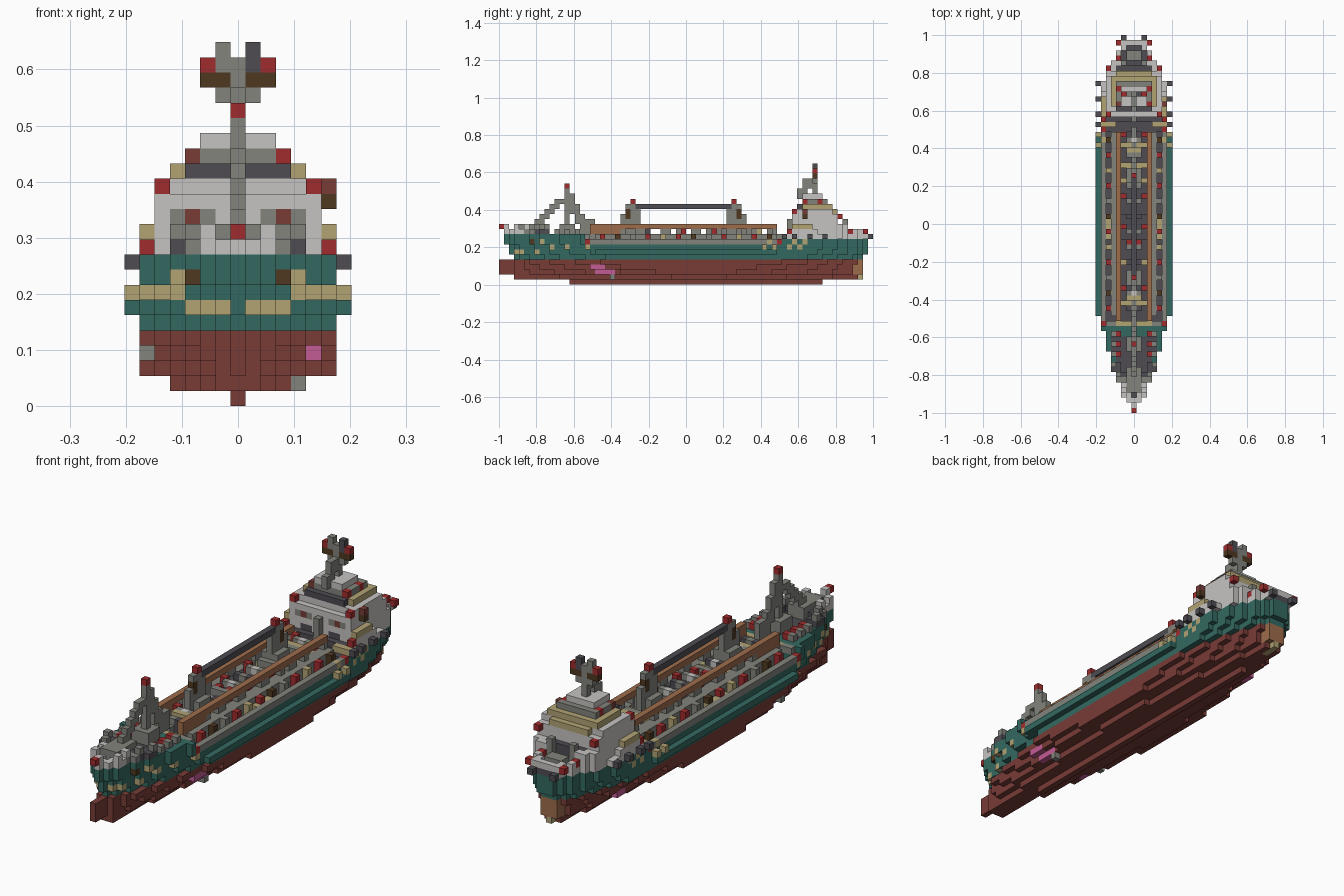
import bpy, bmesh

cube = bpy.data.objects.get("Cube")
if cube:
    bpy.data.objects.remove(cube)

CELL = 2 / 74
COLOURS = {
    "hull_red": (120, 60, 54), "hull_green": (52, 105, 97),
    "grey": (130, 131, 124), "white": (198, 196, 194),
    "dark_grey": (78, 76, 82), "tan": (178, 163, 116),
    "signal_red": (160, 44, 46), "dark_brown": (78, 56, 32),
    "orange_brown": (157, 108, 75), "pink": (196, 92, 150),
}
NAMES = list(COLOURS)


def linear(c):
    c /= 255
    return ((c + 0.055) / 1.055) ** 2.4


def make_material(name):
    mat = bpy.data.materials.new(name)
    mat.use_nodes = True
    rgba = (*[linear(c) for c in COLOURS[name]], 1)
    mat.diffuse_color = rgba
    bsdf = mat.node_tree.nodes["Principled BSDF"]
    bsdf.inputs["Base Color"].default_value = rgba
    bsdf.inputs["Roughness"].default_value = 0.9
    return mat


MATERIALS = [make_material(n) for n in NAMES]
blocks = {}


def span(r):
    return range(r, r + 1) if isinstance(r, int) else range(r[0], r[1] + 1)


def box(part, colour, across, along, up, mirror=True):
    """Fill a box of blocks; across, along and up are inclusive ranges."""
    for i in span(across):
        for j in span(along):
            for k in span(up):
                blocks[i, j, k] = (part, colour)
                if mirror:
                    blocks[-i, j, k] = (part, colour)


# hull layers: height, half width, bow start, stern end, bow taper, stern taper
LAYERS = [(1, 4, 3, 71, 36, 32), (2, 6, 2, 71, 32, 29), (3, 6, 1, 71, 25, 24),
          (4, 6, 0, 71, 22, 18), (5, 6, 3, 71, 20, 13), (6, 6, 2, 72, 18, 12),
          (7, 6, 2, 72, 17, 11), (8, 6, 1, 72, 16, 11), (9, 6, 1, 72, 16, 10)]


def half_width(layer, j):
    k, wide, start, end, bow, stern = layer
    front = min(1, (j - start + 0.5) / bow) ** 0.65
    back = min(1, (end - j + 1) / stern) ** 0.55
    return int(wide * min(front, back) + 0.35)


def plate(part, colour, along, k, side=1, mirror=True):
    """Colour the outermost hull blocks on one side or both."""
    for j in span(along):
        box(part, colour, side * half_width(LAYERS[k - 1], j), j, k, mirror)


for layer in LAYERS:
    k, wide, start, end = layer[:4]
    for j in range(start, end + 1):
        w = half_width(layer, j)
        if k < 5 and j < 5:
            w = 0 if j < 3 else 1
        if k == 9 and 16 < j < 57 or k == 8 and 17 < j < 55:
            continue
        if k < 5:
            box("lower_hull", "hull_red", (0, w), j, k)
        elif k < 9 or j < 17:
            box("upper_hull", "hull_green", (0, w), j, k)
        else:
            box("stern_bulwark", "white", (0, w), j, k)
        # decks inside the forecastle and stern rails
        if k == 9 and (1 < j < 15 or j > 56) or k == 8 and 54 < j < 58:
            box("end_deck", "dark_grey", (0, max(0, w - 1)), j, k)
box("bulbous_bow", "hull_red", 0, (0, 4), (2, 4))
box("keel", "hull_red", 0, (14, 63), 0)
box("rubbing_strake", "hull_green", 7, (19, 54), 6)
box("rudder", "tan", 0, (69, 71), (1, 3))
box("rudder_post", "orange_brown", (0, 1), (70, 71), (2, 4))

# thrusters and painted hull fittings
plate("bow_thruster", "pink", (18, 20), 3, 1, False)
plate("bow_thruster", "pink", (19, 20), 3, -1, False)
plate("bow_thruster_lower", "pink", (19, 22), 2)
box("thruster_rim", "grey", -6, 21, 3, False)
box("thruster_rim_lower", "grey", 4, 22, 1, False)
plate("stern_thruster", "pink", (59, 60), 2, -1, False)
plate("bow_stripe", "tan", (3, 4), 6)
for j in (7, 10, 13, 17):
    plate("bow_side_mark", "tan", j, 6 if j < 9 else 7)
plate("bow_port_mark", "tan", 8, 8)
plate("anchor", "dark_brown", 6, 8)

# main deck, rails and side fenders
box("main_deck", "dark_grey", (0, 5), (18, 55), 7)
box("deck_rail", "grey", 6, (18, 55), 8)
for j in (52, 54, 57, 59):
    box("fender", "tan", (6, 7) if j < 57 else 6, j, 7)
    box("fender_top", "tan", 6, j + 1, 8)

# deck longitudinal pipes and central walkway
box("side_pipe", "grey", 4, (19, 54), (8, 9))
box("walkway", "grey", 0, (19, 55), (8, 9))
for n, j in enumerate(range(20, 55, 3)):
    tone = ("signal_red", "dark_brown", "grey", "signal_red", "tan")[n % 5]
    box("deck_valve", tone, 5, j, (8, 9))
    box("inner_valve", "grey" if n % 3 else "dark_grey", 1, j, (8, 10))
    if n % 3:
        box("valve_wheel", "signal_red", 1 + n % 2, j + 1, (8, 10))
    box("walkway_fitting", "white" if n % 2 else "grey", 0, j, 10)
for j in (21, 29, 45, 48, 52):
    box("hatch", "tan", (1, 2), j, (8, 9))
for j in (22, 51):
    box("walkway_locker", "tan", (0, 1), j, 10)
box("manifold", "tan", (2, 5), (34, 38), 8)
box("manifold_pipe", "dark_grey", (1, 2), (34, 38), 9)

# raised side beams on pillars
box("side_beam", "orange_brown", 3, (18, 54), 11)
box("beam_wall", "grey", 3, (18, 54), (8, 9))
box("beam_skirt", "orange_brown", 3, (18, 23), 10)
for j in (24, 27, 28, 32, 33, 38, 39, 43, 45, 46, 49, 54):
    box("beam_pillar", "grey", 3, j, 10)
box("front_bulkhead", "tan", (1, 3), 17, (8, 9))
box("aft_bulkhead", "tan", (4, 6), 56, 9)

# kingposts with the boom stowed between them
for j, lean in ((26, -1), (46, 1)):
    box("kingpost_base", "grey", (0, 1), (j - 1, j + 1), (8, 11))
    box("kingpost", "grey", 0, (j - 1, j + 1), (12, 14))
    box("kingpost_head", "grey", 0, (j - 1, j + 1), 15)
    box("kingpost_lamp", "signal_red", 0, j, 16)
    box("winch", "dark_brown", 0, j + lean, (13, 14))
    box("kingpost_foot", "grey", 0, j + 2 * lean, (10, 13))
box("boom", "dark_grey", 0, (27, 45), 15)

# forecastle fittings and bulwark
for j in range(1, 10):
    w = half_width(LAYERS[-1], j)
    tone = "white" if j < 5 else "grey" if j < 7 else "dark_grey"
    box("bow_bulwark", tone, (max(0, w - 1), w), j, 10)
    if j % 2:
        box("bow_bollard", "grey" if j > 5 else "white", w, j, 11)
box("bow_tip", "white", 0, (1, 2), 10)
box("bow_lamp", "signal_red", 0, 0, 11)
box("bow_tip_top", "white", 0, 1, 11)
box("windlass", "grey", (0, 1), (4, 8), (10, 11))
box("windlass_drum", "dark_grey", 3, 7, 10)
for j in (11, 13, 15):
    box("forecastle_rail", "grey", 4, j, 10)
    box("forecastle_marker", "signal_red", 3, j, 10)
box("forecastle_step", "grey", (4, 5), 17, 9)

# foremast with fore and aft stays
box("foremast_foot", "grey", (0, 1), (12, 14), (10, 11))
box("foremast", "grey", 0, 13, (10, 18))
box("foremast_lamp", "signal_red", 0, 13, 19)
for step in range(7):
    box("fore_stay", "grey", 0, (11 - step, 12 - step), 16 - step)
    box("aft_stay", "grey", 0, 14 + step // 2, (15 - step, 17 - step))
box("aft_stay_foot", "grey", 0, (17, 18), (10, 12))

# superstructure tiers
box("accommodation", "white", (0, 5), (58, 67), (9, 11))
box("accommodation_wing", "white", 6, (57, 62), (9, 10))
box("wing_trim", "tan", 6, (58, 61), 11)
box("wing_light", "signal_red", 6, 57, 10)
box("bridge_deck", "white", (0, 5), (58, 66), (12, 13))
box("bridge_top", "white", (0, 5), (59, 65), 14)
box("front_window", "dark_grey", (2, 3), 58, (9, 10))
box("front_vent", "grey", (2, 4), 58, 12)
box("front_door", "hull_red", 3, 58, 12)
box("front_ladder", "grey", 0, 57, (9, 12))
box("side_light", "signal_red", 5, 58, 14)
box("rear_light", "signal_red", 5, 67, 13)
box("wing_box", "dark_brown", 6, 60, 13, False)
box("wing_lamp", "hull_red", 6, 60, 14, False)
box("wheelhouse", "tan", (0, 4), (60, 65), 15)
box("wheelhouse_window", "dark_grey", (0, 3), (59, 64), 15)
box("wheelhouse_roof", "grey", (0, 3), (60, 64), 16)
box("roof_lamp", "signal_red", 3, 60, 16, False)
box("roof_lamp", "hull_red", -3, 60, 16, False)
box("roof_light", "signal_red", 3, 63, 16)
box("roof_cabin", "white", (0, 2), (60, 63), 17)
box("aft_trim", "tan", (0, 3), 66, 14)

# radar mast
box("radar_mast", "grey", 0, 62, (17, 20))
for step in range(4):
    box("radar_stay", "grey", 0, (59 + step // 2, 60 + step // 2), 17 + step)
box("radar_platform", "grey", (0, 1), 62, (20, 22))
box("radar_arm", "dark_brown", (1, 2), 62, 21)
box("radar_lamp", "signal_red", 2, 62, 22)
box("left_aerial", "dark_grey", 1, 62, (22, 23), False)
box("right_aerial", "grey", -1, 62, (22, 23), False)

# aft deck, stern rail and side fittings
for j in range(68, 73):
    w = half_width(LAYERS[-1], j)
    box("stern_rail", "white", w, j, 10)
    if j % 3 == 0:
        box("stern_lamp", "signal_red", w, j, 10)
box("aft_house", "white", (3, 4), 68, (10, 11))
box("aft_post", "grey", 2, 68, (10, 12))
box("aft_opening", "dark_grey", (0, 3), 67, (10, 11))
box("aft_winch", "grey", (0, 1), (69, 70), 10)
box("stern_rail_end", "white", (0, 3), 72, 10)
box("stern_marker", "signal_red", 3, 72, 10)
box("stern_roller", "dark_grey", 2, 73, 9)
for j in (56, 58, 61, 64):
    box("lifeboat_davit", "dark_grey", 7, j, 9)
box("boarding_marker", "signal_red", 6, 17, 8)
box("aft_boarding_marker", "signal_red", 6, 55, 8)

# turn the blocks into one mesh per part, keeping only outer faces
parts = {}
for cell, (part, colour) in blocks.items():
    parts.setdefault(part, []).append((cell, colour))

for part, cells in parts.items():
    bm = bmesh.new()
    corners = {}

    def corner(p):
        if p not in corners:
            x, y, z = p
            corners[p] = bm.verts.new(((x - 0.5) * CELL, y * CELL - 1, z * CELL))
        return corners[p]

    for cell, colour in cells:
        for axis in range(3):
            for side in (0, 1):
                near = list(cell)
                near[axis] += 2 * side - 1
                if tuple(near) in blocks:
                    continue
                ring = []
                for a, b in ((0, 0), (1, 0), (1, 1), (0, 1)):
                    p = list(cell)
                    p[axis] += side
                    p[(axis + 1) % 3] += a
                    p[(axis + 2) % 3] += b
                    ring.append(corner(tuple(p)))
                face = bm.faces.new(ring if side else ring[::-1])
                face.material_index = NAMES.index(colour)
    mesh = bpy.data.meshes.new(part)
    bm.to_mesh(mesh)
    bm.free()
    for mat in MATERIALS:
        mesh.materials.append(mat)
    bpy.context.collection.objects.link(bpy.data.objects.new(part, mesh))
